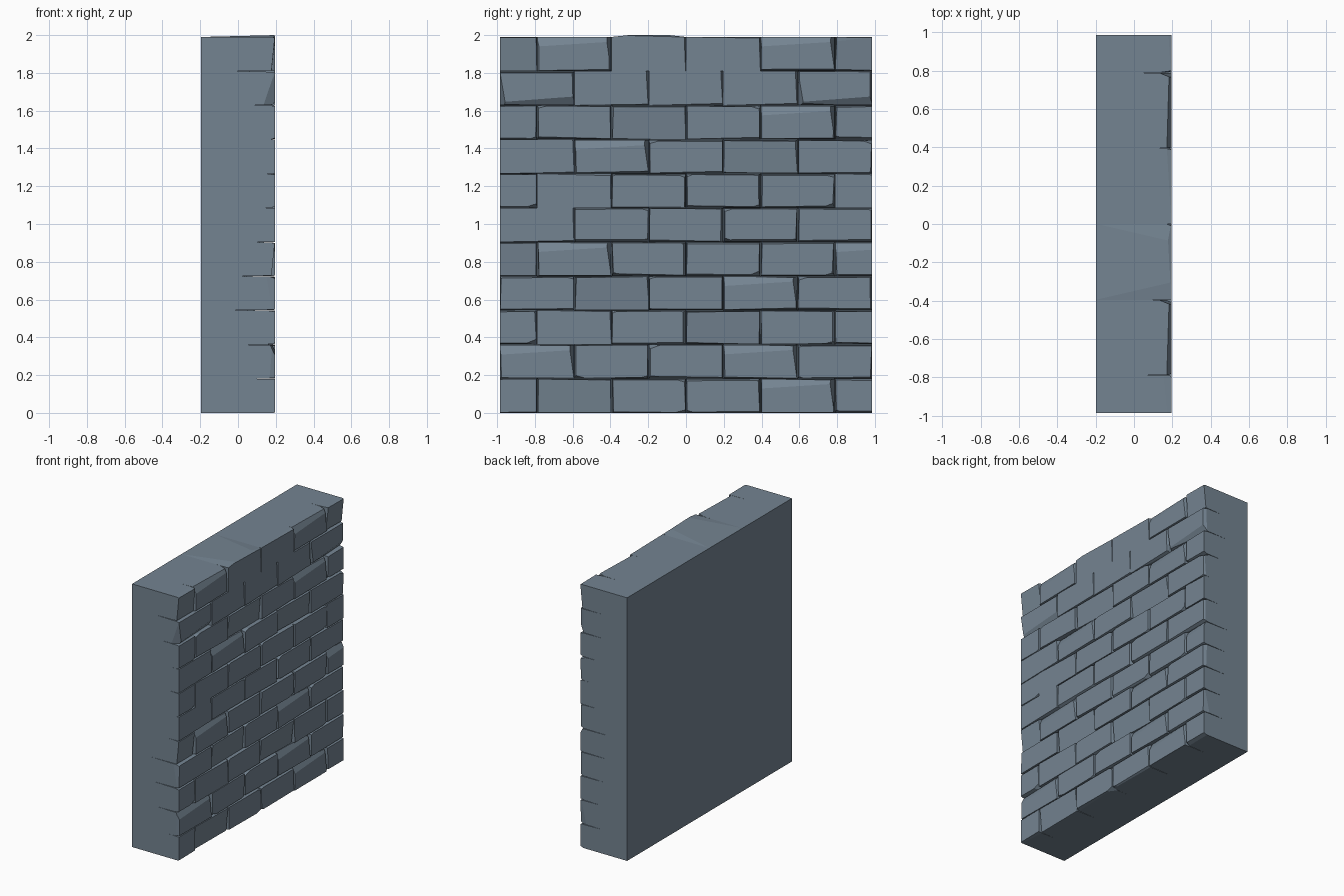
import bpy, bmesh, random
from mathutils import Vector

if "Cube" in bpy.data.objects:
    bpy.data.objects.remove(bpy.data.objects["Cube"])

random.seed(7)
R = random.uniform
XB, XF = -0.197, 0.195          # back and front of the wall
W, H, ROWS = 0.394, 1.99 / 11, 11
HALF = 0.985

# blue-grey stone
stone = bpy.data.materials.new("stone")
stone.diffuse_color = (0.175, 0.23, 0.285, 1)
stone.use_nodes = True
stone.node_tree.nodes["Principled BSDF"].inputs["Base Color"].default_value = stone.diffuse_color

# bricks with special character: s = sloped top chip, d = sloped bottom chip,
# t = tilted face, f = tight brick without open joints
STYLE = {(0, 1): 't', (0, 4): 's', (1, 0): 's', (1, 3): 's', (2, 1): 'f', (2, 3): 't',
         (3, 1): 't', (3, 3): 's', (4, 0): 't', (4, 1): 's', (4, 5): 's', (5, 0): 'f',
         (6, 1): 'f', (6, 5): 'f', (7, 0): 'f', (7, 1): 's', (7, 3): 't', (8, 2): 't',
         (8, 4): 's', (9, 0): 'd', (9, 1): 'f', (9, 2): 'f', (9, 3): 'f', (9, 4): 'd',
         (10, 0): 't', (10, 1): 's', (10, 2): 'f', (10, 3): 'f', (10, 4): 's', (10, 5): 't'}


def cut(bm, co, no):
    """Slice off everything on the outer side of a plane and cap the hole."""
    geom = bm.verts[:] + bm.edges[:] + bm.faces[:]
    res = bmesh.ops.bisect_plane(bm, geom=geom, plane_co=co, plane_no=no,
                                 clear_outer=True, dist=1e-6)
    edges = [e for e in res['geom_cut'] if isinstance(e, bmesh.types.BMEdge) and e.is_boundary]
    if edges:
        bmesh.ops.holes_fill(bm, edges=edges, sides=0)


def chip(bm, box, side, a, b, depth):
    """Bevel one front edge; a and b are the insets at its two ends."""
    y0, y1, z0, z1 = box
    if side in 'TB':
        z, s = (z1, 1) if side == 'T' else (z0, -1)
        p, q = Vector((XF, y0, z - s * a)), Vector((XF, y1, z - s * b))
        r, out = Vector((XF - depth, (y0 + y1) / 2, z)), Vector((0, 0, s))
    else:
        y, s = (y1, 1) if side == 'R' else (y0, -1)
        p, q = Vector((XF, y - s * a, z0)), Vector((XF, y - s * b, z1))
        r, out = Vector((XF - depth, y, (z0 + z1) / 2)), Vector((0, s, 0))
    n = (q - p).cross(r - p).normalized()
    cut(bm, p, n if n.dot(out) > 0 else -n)


def corner_chip(bm, box, sy, sz, run):
    """Break off one corner of the front face."""
    y0, y1, z0, z1 = box
    corner = Vector((XF, y1 if sy > 0 else y0, z1 if sz > 0 else z0))
    cut(bm, corner - Vector((0, sy * run, 0)),
        Vector((0.7, sy * 0.5, sz * R(1.2, 2))).normalized())


def brick(row, i, yc, zc):
    style = STYLE.get((row, i), 'p')
    y0, y1, z0, z1 = yc - W / 2, yc + W / 2, zc - H / 2, zc + H / 2
    tight = style == 'f'
    bump = row == ROWS - 1 and i == 2
    # front outline a little smaller, back outline a little larger: wedge joints
    g = [0.0 if tight else R(0.001, 0.004) for _ in range(4)]
    o = R(0.001, 0.005)
    if y0 < -HALF + 0.01: g[0] = 0
    if y1 > HALF - 0.01: g[1] = 0
    if row == 0: g[2] = 0
    if row == ROWS - 1: g[3] = -0.010 if bump else 0
    front = (y0 + g[0], y1 - g[1], z0 + g[2], z1 - g[3])
    back = (y0 - o, y1 + o, z0 - o, z1 + (0 if bump else o))
    bm = bmesh.new()
    rings = [[bm.verts.new((x, b[j], b[k])) for j, k in ((0, 2), (1, 2), (1, 3), (0, 3))]
             for x, b in ((XB, back), (XF, front))]
    bm.faces.new(rings[0][::-1])
    bm.faces.new(rings[1])
    for k in range(4):
        m = (k + 1) % 4
        bm.faces.new((rings[0][k], rings[0][m], rings[1][m], rings[1][k]))
    # worn edges
    if tight:
        chip(bm, front, 'B' if row % 2 else 'T', 0.0, R(0.006, 0.014), 0.012)
        chip(bm, front, 'R', R(0.0, 0.004), R(0.006, 0.014), 0.015)
    else:
        if style == 't':
            cut(bm, Vector((XF, yc, z1)), Vector((1, R(-0.015, 0.015), -0.1)).normalized())
        for side in 'TBLR':
            big = 0.012 if side in 'BR' else 0.008
            chip(bm, front, side, R(0.0, big), R(0.0, big), R(0.012, 0.03))
    if style == 's':
        chip(bm, front, 'T', 0.05, 0.025, 0.018)
        chip(bm, front, 'R', 0.0, 0.025, 0.03)
    if style == 'd':
        chip(bm, front, 'B', 0.015, 0.045, 0.02)
        chip(bm, front, 'L', 0.03, 0.0, 0.03)
    if style == 'p':
        for _ in range(2):
            corner_chip(bm, front, random.choice((-1, 1)), random.choice((-1, 1)), R(0.03, 0.07))
    # sloping shoulders of the raised brick
    if bump:
        for y, s in ((y0, -1), (y1, 1)):
            cut(bm, Vector((0, y - s * 0.09, z1 + 0.01)), Vector((0, s * 0.11, 1)).normalized())
    # trim to the flat outer faces of the wall
    cut(bm, Vector((0, HALF, 0)), Vector((0, 1, 0)))
    cut(bm, Vector((0, -HALF, 0)), Vector((0, -1, 0)))
    cut(bm, Vector((0, 0, 0)), Vector((0, 0, -1)))
    if row == ROWS - 1 and not bump:
        cut(bm, Vector((0, 0, 1.99)), Vector((0, 0, 1)))
    bmesh.ops.recalc_face_normals(bm, faces=bm.faces[:])
    return bm


# one object per course, joints staggered by half a brick
for row in range(ROWS):
    course = bmesh.new()
    odd = row % 2
    for i in range(5 if odd else 6):
        bm = brick(row, i, -HALF + W * (i + odd / 2), H * (row + 0.5))
        tmp = bpy.data.meshes.new("tmp")
        bm.to_mesh(tmp)
        bm.free()
        course.from_mesh(tmp)
        bpy.data.meshes.remove(tmp)
    me = bpy.data.meshes.new(f"brick_course_{row + 1}")
    course.to_mesh(me)
    course.free()
    me.materials.append(stone)
    bpy.context.collection.objects.link(bpy.data.objects.new(me.name, me))
